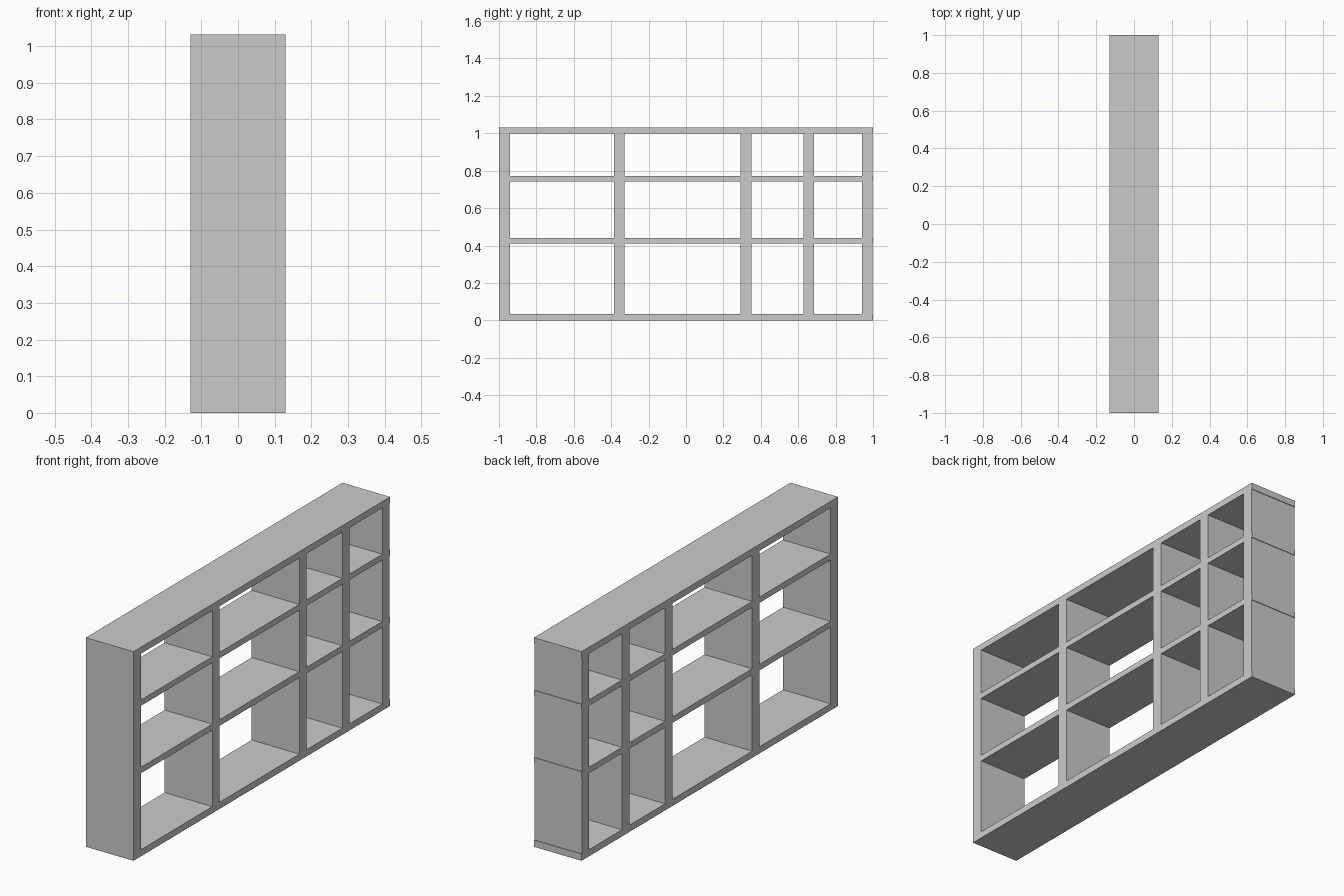
import bpy
import bmesh
from mathutils import Matrix

if "Cube" in bpy.data.objects:
    bpy.data.objects.remove(bpy.data.objects["Cube"])

HALF_DEPTH = 0.13

# z ranges of the full-length boards, bottom to top
BOARDS = [("bottom_board", 0.0, 0.033), ("lower_shelf", 0.41, 0.44),
          ("upper_shelf", 0.743, 0.772), ("top_board", 1.0, 1.032)]

# y ranges of the uprights; the last one sits just inside the board ends
UPRIGHTS = [("left_side", -1.0, -0.942), ("left_divider", -0.386, -0.33),
            ("middle_divider", 0.292, 0.349), ("right_divider", 0.628, 0.685),
            ("right_side", 0.94, 0.997)]


def make_part(name, boxes):
    """One object made of boxes given as (y0, y1, z0, z1), all of full depth."""
    bm = bmesh.new()
    for y0, y1, z0, z1 in boxes:
        place = Matrix.Translation((0, (y0 + y1) / 2, (z0 + z1) / 2))
        size = Matrix.Diagonal((2 * HALF_DEPTH, y1 - y0, z1 - z0, 1))
        bmesh.ops.create_cube(bm, size=1, matrix=place @ size)
    mesh = bpy.data.meshes.new(name)
    bm.to_mesh(mesh)
    bm.free()
    obj = bpy.data.objects.new(name, mesh)
    bpy.context.collection.objects.link(obj)


# horizontal boards
for name, z0, z1 in BOARDS:
    make_part(name, [(-1.0, 1.0, z0, z1)])

# uprights, one piece in each gap between boards
gaps = [(low[2], high[1]) for low, high in zip(BOARDS, BOARDS[1:])]
for name, y0, y1 in UPRIGHTS:
    make_part(name, [(y0, y1, z0, z1) for z0, z1 in gaps])
